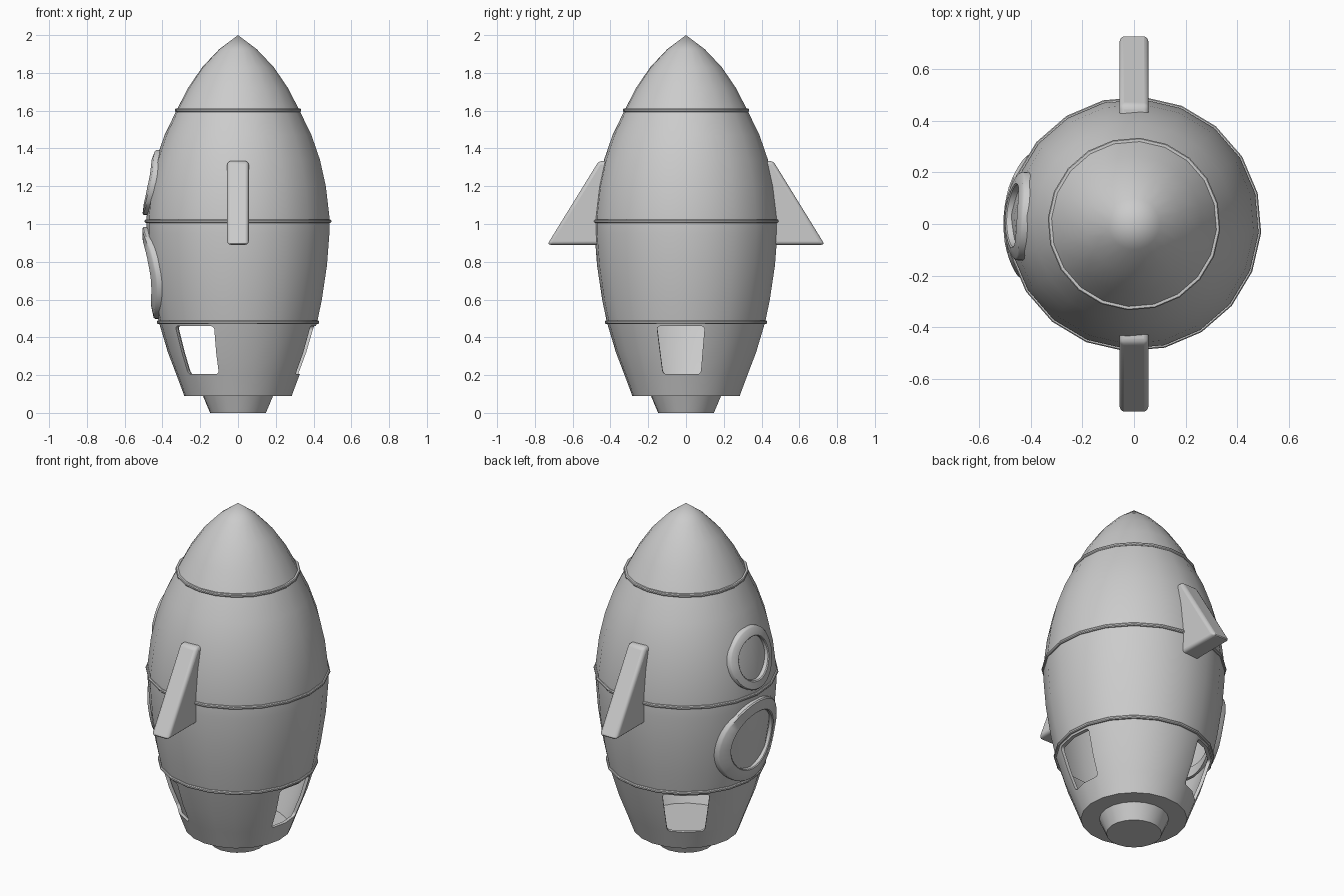
import bpy, bmesh
from math import sin, cos, pi, radians, sqrt

if "Cube" in bpy.data.objects:
    bpy.data.objects.remove(bpy.data.objects["Cube"])

SEG = 20
ROT = radians(-4)
# hull outline: (radius, height)
HULL = [(0.285, 0.09), (0.326, 0.2), (0.372, 0.32), (0.42, 0.48), (0.445, 0.6),
        (0.472, 0.78), (0.485, 0.95), (0.485, 1.04), (0.466, 1.2), (0.435, 1.34),
        (0.39, 1.47), (0.327, 1.6), (0.265, 1.72), (0.19, 1.83), (0.1, 1.925), (0.0, 2.0)]


def hull_radius(z):
    for (r0, z0), (r1, z1) in zip(HULL, HULL[1:]):
        if z0 <= z <= z1:
            return r0 + (r1 - r0) * (z - z0) / (z1 - z0)
    return 0.0


def make(name, verts, faces, angle=35):
    me = bpy.data.meshes.new(name)
    me.from_pydata(verts, [], faces)
    bm = bmesh.new()
    bm.from_mesh(me)
    bmesh.ops.remove_doubles(bm, verts=bm.verts, dist=1e-5)
    bmesh.ops.recalc_face_normals(bm, faces=bm.faces)
    bm.to_mesh(me)
    bm.free()
    ob = bpy.data.objects.new(name, me)
    bpy.context.collection.objects.link(ob)
    smooth(ob, angle)
    return ob


def activate(ob):
    bpy.ops.object.select_all(action='DESELECT')
    ob.select_set(True)
    bpy.context.view_layer.objects.active = ob


def smooth(ob, angle=35):
    activate(ob)
    bpy.ops.object.shade_smooth_by_angle(angle=radians(angle))


def apply_mods(ob):
    activate(ob)
    for m in list(ob.modifiers):
        bpy.ops.object.modifier_apply(modifier=m.name)


def grid_faces(rows, cols, closed):
    return [(i * cols + j, i * cols + (j + 1) % cols,
             (i + 1) % rows * cols + (j + 1) % cols, (i + 1) % rows * cols + j)
            for i in range(rows if closed else rows - 1) for j in range(cols)]


def lathe(name, profile, closed=False):
    verts = [(r * cos(ROT + 2 * pi * j / SEG), r * sin(ROT + 2 * pi * j / SEG), z)
             for r, z in profile for j in range(SEG)]
    return make(name, verts, grid_faces(len(profile), SEG, closed))


def prism(name, outline, axis, a, b):
    """Extrude a 2D outline along x (axis 0), from a to b."""
    n = len(outline)
    verts = [(x, u, v) for x in (a, b) for u, v in outline]
    faces = [tuple(range(n)), tuple(range(n, 2 * n))]
    faces += [(i, (i + 1) % n, n + (i + 1) % n, n + i) for i in range(n)]
    return make(name, verts, faces)


# upper hull and nose
lathe("upper_hull", HULL[3:])

# thick-walled tail section with three openings
outer = HULL[:4]
inner = [(r - 0.02, z) for r, z in reversed(outer)]
tail = lathe("tail_section", outer + inner, closed=True)
cutters = []
for deg in (-4, 125, 234):
    c = prism("opening_cutter", [(-0.1, 0.205), (0.1, 0.205), (0.127, 0.46), (-0.127, 0.46)], 0, 0.15, 0.6)
    bev = bmesh.new()
    bev.from_mesh(c.data)
    edges = [e for e in bev.edges if abs(e.verts[0].co.x - e.verts[1].co.x) > 0.1]
    bmesh.ops.bevel(bev, geom=edges, offset=0.018, segments=3, profile=0.5, affect='EDGES')
    bev.to_mesh(c.data)
    bev.free()
    c.rotation_euler.z = radians(deg)
    c.hide_render = True
    m = tail.modifiers.new("cut", 'BOOLEAN')
    m.operation, m.solver, m.object = 'DIFFERENCE', 'EXACT', c
    cutters.append(c)
bpy.context.view_layer.update()
apply_mods(tail)
for c in cutters:
    bpy.data.objects.remove(c)
smooth(tail)

# floor plate and exhaust nozzle
lathe("floor_plate", [(0, 0.09), (0.284, 0.09), (0.284, 0.1), (0, 0.1)])
lathe("exhaust_nozzle", [(0, 0), (0.148, 0), (0.187, 0.092), (0, 0.092)])

# seam bands around the hull
for name, z in (("lower_band", 0.48), ("middle_band", 1.015), ("upper_band", 1.603)):
    r = hull_radius(z)
    lathe(name, [(r - 0.02, z - 0.009), (r + 0.006, z - 0.009), (r + 0.01, z - 0.004),
                 (r + 0.01, z + 0.004), (r + 0.006, z + 0.009), (r - 0.02, z + 0.009)], closed=True)


# porthole frames wrapped onto the curved hull
def porthole(name, zc, ro, ri, n=40):
    section = [(ri, -0.03), (ri, 0.017), (ri + 0.005, 0.022),
               (ro - 0.006, 0.022), (ro, 0.016), (ro, -0.03)]
    verts = []
    for rad, h in section:
        for j in range(n):
            a = 2 * pi * j / n
            y, z = rad * cos(a), zc + rad * sin(a)
            x = -sqrt((hull_radius(z) + h) ** 2 - y * y)
            verts.append((x, y, z))
    ob = make(name, verts, grid_faces(len(section), n, True), 40)
    ob.rotation_euler.z = ROT


porthole("upper_porthole", 1.22, 0.172, 0.12)
porthole("lower_porthole", 0.74, 0.243, 0.172)

# front and back fins
FIN = [(0.38, 0.89), (0.735, 0.89), (0.462, 1.333), (0.38, 1.333)]
for name, deg in (("back_fin", 0), ("front_fin", 180)):
    fin = prism(name, FIN, 0, -0.057, 0.057)
    fin.rotation_euler.z = radians(deg)
    b = fin.modifiers.new("round", 'BEVEL')
    b.width, b.segments, b.limit_method = 0.018, 3, 'ANGLE'
    apply_mods(fin)
    smooth(fin, 40)
